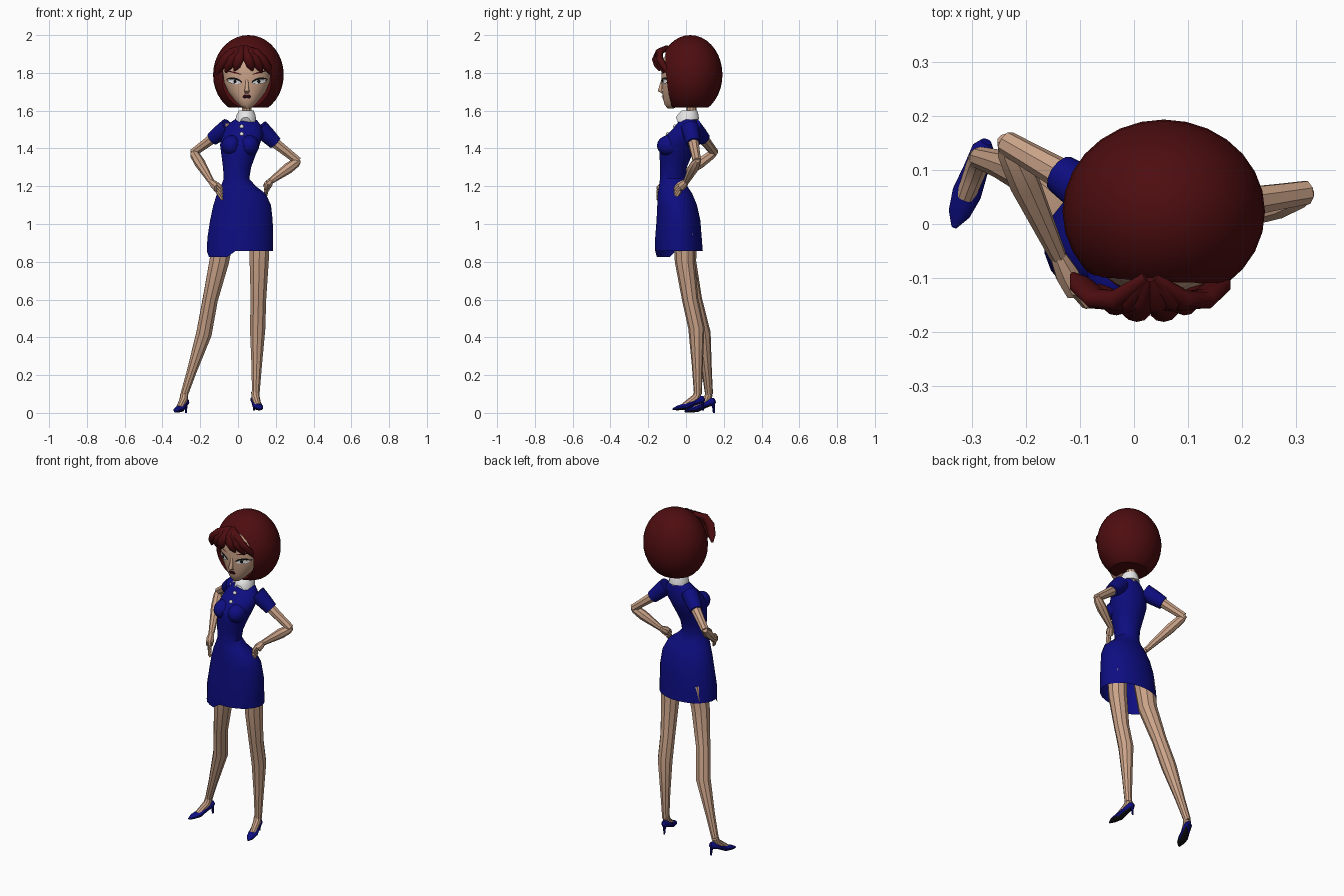
import bpy, bmesh, math
from mathutils import Vector, Matrix
from mathutils.bvhtree import BVHTree

if "Cube" in bpy.data.objects:
    bpy.data.objects.remove(bpy.data.objects["Cube"])

X, Y, Z = Vector((1, 0, 0)), Vector((0, 1, 0)), Vector((0, 0, 1))


def material(name, r, g, b):
    m = bpy.data.materials.new(name)
    m.use_nodes = True
    m.diffuse_color = (r, g, b, 1)
    m.node_tree.nodes["Principled BSDF"].inputs["Base Color"].default_value = (r, g, b, 1)
    return m


skin = material("skin", .60, .37, .25)
blue = material("dress blue", .004, .004, .22)
red = material("dark red hair", .075, .004, .005)
white = material("white", .8, .8, .8)
black = material("black", .005, .005, .006)
lip = material("dark lips", .03, .002, .006)


def finish(name, bm, mats, angle=35):
    bmesh.ops.recalc_face_normals(bm, faces=bm.faces)
    me = bpy.data.meshes.new(name)
    bm.to_mesh(me)
    bm.free()
    ob = bpy.data.objects.new(name, me)
    bpy.context.collection.objects.link(ob)
    for m in mats:
        me.materials.append(m)
    for other in bpy.context.selected_objects:
        other.select_set(False)
    ob.select_set(True)
    bpy.context.view_layer.objects.active = ob
    if angle:
        bpy.ops.object.shade_smooth_by_angle(angle=math.radians(angle))
    return ob


def loft_bm(rings, n=8, ref=X, axis=None, caps=True):
    """Skin elliptical sections (x, y, z, radius[, second radius]) along a path."""
    bm = bmesh.new()
    pts = [Vector(r[:3]) for r in rings]
    loops = []
    for i, (p, r) in enumerate(zip(pts, rings)):
        steps = [(b - a).normalized() for a, b in zip(pts[max(i - 1, 0):], pts[max(i - 1, 0) + 1:i + 2])]
        t = axis or sum(steps, Vector()).normalized()
        u = (ref - t * ref.dot(t)).normalized()
        v = t.cross(u)
        angles = [math.tau * (k + .5) / n for k in range(n)]
        loops.append([bm.verts.new(p + u * r[3] * math.cos(a) + v * r[-1] * math.sin(a)) for a in angles])
    for a, b in zip(loops, loops[1:]):
        for k in range(n):
            j = (k + 1) % n
            bm.faces.new((a[k], a[j], b[j], b[k]))
    if caps:
        bm.faces.new(loops[0])
        bm.faces.new(loops[-1])
    return bm


def tube(name, rings, mat, n=8, ref=X, axis=None, caps=True, angle=35):
    return finish(name, loft_bm(rings, n, ref, axis, caps), [mat], angle)


def ball(name, centre, size, mat, n=12):
    bm = bmesh.new()
    bmesh.ops.create_uvsphere(bm, u_segments=n, v_segments=n * 2 // 3, radius=1)
    bmesh.ops.transform(bm, matrix=Matrix.Translation(centre) @ Matrix.Diagonal((*size, 1)), verts=bm.verts)
    return finish(name, bm, [mat], 50)


def surface(ob):
    return BVHTree.FromPolygons([v.co for v in ob.data.vertices], [p.vertices for p in ob.data.polygons])


def patch(name, tree, cx, cz, rx, rz, tilt, mat, lift=.003):
    """Thin almond plate draped on the front of a surface."""
    bm = bmesh.new()

    def drape(x, z):
        hit = tree.ray_cast(Vector((x, -1, z)), Y)[0]
        return bm.verts.new(hit - Y * lift)
    mid, rim = drape(cx, cz), []
    for k in range(16):
        a = math.tau * k / 16
        x, z = rx * math.cos(a), rz * math.sin(a) * abs(math.sin(a)) ** .4
        rim.append(drape(cx + x * math.cos(tilt) - z * math.sin(tilt), cz + x * math.sin(tilt) + z * math.cos(tilt)))
    for k in range(16):
        bm.faces.new((mid, rim[k - 1], rim[k]))
    return finish(name, bm, [mat])


# Dress: one loft from hem to neckline, hem dipping at the front right
body = [(.01, -.037, .857, .177, .127), (.012, -.04, .93, .175, .124), (.018, -.04, 1.02, .167, .117),
        (.022, -.047, 1.1, .154, .106), (.018, -.058, 1.16, .13, .092), (.002, -.068, 1.2, .093, .076),
        (-.008, -.07, 1.24, .068, .068), (-.005, -.067, 1.3, .075, .072), (.002, -.055, 1.36, .09, .085),
        (.01, -.043, 1.42, .106, .1), (.025, -.018, 1.47, .108, .085), (.032, 0, 1.51, .098, .064),
        (.037, .01, 1.545, .068, .048), (.042, .015, 1.565, .04, .036)]
bm = loft_bm(body, 24, axis=Z, caps=False)
for v in bm.verts:
    if v.co.z < .86 and v.co.x < -.05 and v.co.y < -.06:
        v.co.z -= .032
dress = finish("dress", bm, [blue], 40)
for side, x in (("right", -.035), ("left", .06)):
    ball(side + "_bust", (x, -.09, 1.415), (.052, .064, .055), blue, 16)

# Collar, neck and buttons
tube("neck", [(.045, .03, 1.54, .029), (.046, .03, 1.6, .026), (.047, .02, 1.7, .03)], skin, 10)
bm = loft_bm([(.041, .008, 1.552, .056, .062), (.042, .01, 1.575, .052, .058), (.044, .018, 1.6, .04, .042)],
             16, axis=Z)
for v in bm.verts:
    if v.co.z < 1.56 and v.co.y < -.02:
        v.co.z += .012 if abs(v.co.x - .041) < .015 else -.012
finish("collar", bm, [white])
tree = surface(dress)
for i, z in enumerate((1.515, 1.475)):
    hit = tree.ray_cast(Vector((.02, -1, z)), Y)[0]
    ball(f"button_{i + 1}", hit, (.012, .009, .012), white, 8)

# Head
cx = .047
face = tube("head", [(cx, -.082, 1.612, .018, .016), (cx, -.07, 1.63, .042, .043), (cx, -.053, 1.66, .07, .069),
                     (cx, -.04, 1.7, .1, .085), (cx, -.034, 1.75, .122, .096), (cx, -.032, 1.81, .129, .1),
                     (cx, -.03, 1.87, .12, .094), (cx, -.02, 1.92, .09, .07)], skin, 24, axis=Z, angle=50)
tube("nose", [(cx, -.122, 1.775, .006), (cx, -.134, 1.725, .01), (cx, -.138, 1.704, .015, .012),
              (cx, -.117, 1.69, .009)], skin, 8, axis=Z, angle=60)
tree = surface(face)
for side, s in (("right", -1), ("left", 1)):
    ex = cx + s * .067
    patch(side + "_eye_outline", tree, ex, 1.758, .043, .017, s * .18, black)
    patch(side + "_eye_white", tree, ex, 1.754, .037, .011, s * .18, white, .005)
    patch(side + "_iris", tree, ex - s * .004, 1.755, .009, .01, 0, black, .007)
    patch(side + "_brow", tree, ex, 1.802, .04, .004, s * .25, red)
    patch(side + "_lip", tree, cx + s * .009, 1.675, .014, .011, -s * .2, lip, .004)
patch("mouth_line", tree, cx, 1.673, .023, .003, 0, black, .006)

# Bob hair: flat-bottomed globe with an oval opening for the face
bm = bmesh.new()
bmesh.ops.create_uvsphere(bm, u_segments=28, v_segments=18, radius=1)
bmesh.ops.transform(bm, matrix=Matrix.Translation((.055, .023, 1.79)) @ Matrix.Diagonal((.187, .17, .21, 1)),
                    verts=bm.verts)
bmesh.ops.bisect_plane(bm, geom=bm.verts[:] + bm.edges[:] + bm.faces[:], plane_co=(0, 0, 1.618),
                       plane_no=-Z, clear_outer=True)
bmesh.ops.holes_fill(bm, edges=bm.edges[:], sides=0)
hair = finish("hair", bm, [red], 0)
cutter = tube("hair_cutter", [(cx, -.5, 1.77, .131, .155), (cx, -.02, 1.77, .131, .155)], red, 32)
cutter.hide_render = True
cut = hair.modifiers.new("face opening", "BOOLEAN")
cut.operation, cut.object = "DIFFERENCE", cutter
bpy.context.view_layer.objects.active = hair
cutter.select_set(False)
hair.select_set(True)
bpy.ops.object.modifier_apply(modifier=cut.name)
bpy.data.objects.remove(cutter)
bpy.ops.object.shade_smooth_by_angle(angle=math.radians(35))

# Fringe: locks sweeping from a parting to both temples
for side, s in (("right", -1), ("left", 1)):
    for i in range(3):
        w = .022 + .032 * i
        low = 1.825 - .01 * i
        tube(f"{side}_fringe_lock_{i + 1}",
             [(.03 + s * .006, -.1, 1.935, .012), (.03 + s * w * .7, -.142, 1.91, .024, .02),
              (.03 + s * w * 1.15, -.162 + .012 * i, 1.87, .027, .019),
              (.03 + s * (w * 1.4 + .008), -.152 + .02 * i, (low + 1.85) / 2, .023, .016),
              (.03 + s * (w * 1.5 + .014), -.138 + .022 * i, low - .012, .006)], red, 10, angle=60)

# Arms with hands on hips
arms = {
    "right": ((-.05, .035, 1.515), (-.135, .092, 1.452), (-.236, .15, 1.378), (-.14, -.06, 1.222),
              (-.108, -.125, 1.19), (-.082, -.15, 1.155)),
    "left": ((.115, .02, 1.51), (.198, .04, 1.428), (.318, .058, 1.333), (.17, .002, 1.225),
             (.152, -.03, 1.198), (.145, -.062, 1.155))}
for side, joints in arms.items():
    shoulder, cuff, elbow, wrist, knuckle, tip = map(Vector, joints)
    tube(side + "_sleeve", [(*shoulder, .048), (*shoulder.lerp(cuff, .5), .044), (*cuff, .037)], blue, 12, Y)
    tube(side + "_upper_arm", [(*shoulder, .026), (*cuff, .029), (*cuff.lerp(elbow, .6), .025), (*elbow, .023)],
         skin, 8, Y)
    tube(side + "_forearm", [(*(elbow + (elbow - wrist) * .04), .014), (*elbow.lerp(wrist, .07), .025),
                             (*elbow.lerp(wrist, .35), .029), (*wrist, .016)], skin, 8, X)
    tube(side + "_palm", [(*wrist, .016), (*wrist.lerp(knuckle, .5), .023), (*knuckle, .026, .02)], skin, 8, Z)
    for i in range(4):
        up = Z * (.027 - .018 * i)
        bend = knuckle.lerp(tip, .55) + up + (knuckle - wrist) * .15
        tube(f"{side}_finger_{i + 1}", [(*(knuckle + up * .8), .01), (*bend, .009), (*(tip + up), .006)], skin, 6, X)

# Legs, feet and pumps
legs = {
    "left": ([(.115, -.01, .95, .058), (.112, -.006, .8, .053), (.108, .022, .6, .043), (.104, .055, .45, .043),
              (.099, .06, .25, .029), (.094, .063, .1, .021)], (.1, .02, .012), .21),
    "right": ([(-.075, 0, .95, .06), (-.1, 0, .8, .054), (-.147, .043, .6, .042), (-.18, .088, .42, .043),
               (-.245, .11, .22, .027), (-.284, .122, .1, .021)], (-.3, .08, 0), -.36)}
for side, (rings, spot, turn) in legs.items():
    tube(side + "_leg", rings, skin, 10)
    place = Matrix.Translation(spot) @ Matrix.Rotation(turn, 4, "Z")
    foot = tube(side + "_foot", [(0, .045, .1, .021), (0, .034, .07, .022), (0, 0, .045, .02),
                                 (0, -.03, .024, .018)], skin, 10)
    foot.data.transform(place)
    bm = loft_bm([(0, .077, .066, .01, .014), (0, .062, .06, .022, .021), (0, .02, .042, .024, .017),
                  (0, -.025, .021, .028, .018), (0, -.065, .014, .021, .013), (0, -.092, .007, .005, .005)], 12)
    bmesh.ops.recalc_face_normals(bm, faces=bm.faces)
    for f in bm.faces:
        f.material_index = int(f.normal.z < -.6)
    shoe = finish(side + "_shoe", bm, [blue, black])
    shoe.data.transform(place)
    heel = tube(side + "_heel", [(0, .064, .058, .015), (0, .07, .03, .007), (0, .072, 0, .005)], blue, 8)
    heel.data.transform(place)
